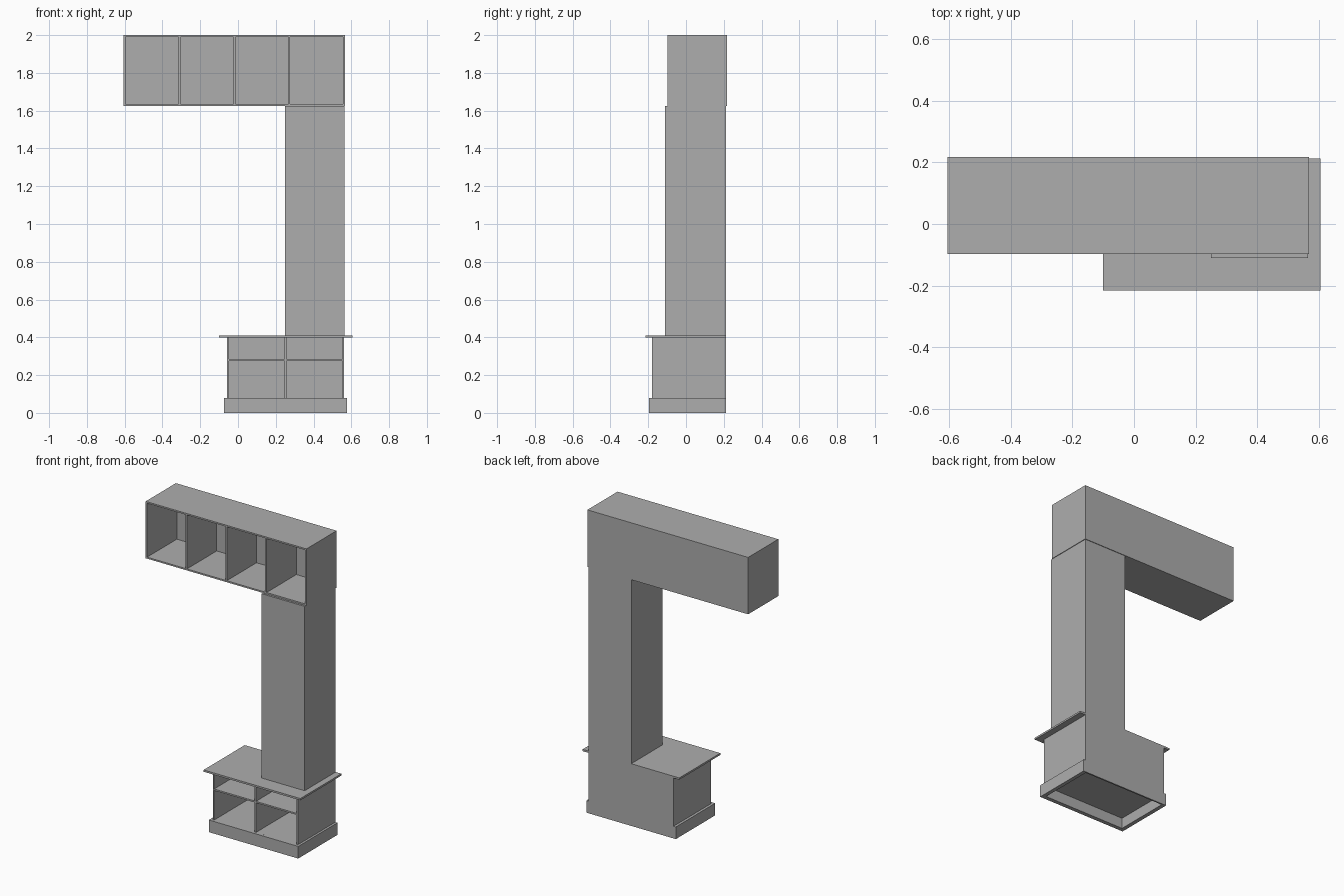
import bpy

cube = bpy.data.objects.get("Cube")
if cube:
    bpy.data.objects.remove(cube, do_unlink=True)

# Single flat grey
grey = bpy.data.materials.new("plain_grey")
grey.use_nodes = True
colour = (0.42, 0.42, 0.42, 1)
grey.diffuse_color = colour
grey.node_tree.nodes["Principled BSDF"].inputs["Base Color"].default_value = colour

T = 0.01        # panel thickness
BACK = 0.213    # rear plane of the carcasses


def board(name, x0, x1, y0, y1, z0, z1):
    """Box between two opposite corners."""
    bpy.ops.mesh.primitive_cube_add(size=1)
    ob = bpy.context.object
    ob.name = name
    size = (x1 - x0, y1 - y0, z1 - z0)
    mid = ((x0 + x1) / 2, (y0 + y1) / 2, (z0 + z1) / 2)
    for v in ob.data.vertices:
        v.co = [m + c * s for m, c, s in zip(mid, v.co, size)]
    ob.data.materials.append(grey)
    return ob


def uprights(name, x0, x1, y0, y1, z0, z1, bays):
    """Evenly spaced vertical panels: two sides and the dividers between."""
    step = (x1 - x0 - T) / bays
    for i in range(bays + 1):
        x = x0 + i * step
        kind = "side" if i in (0, bays) else "divider"
        board(f"{name}_{kind}_{i}", x, x + T, y0, y1, z0, z1)


# Plinth: skirting on the front and both sides, open underneath
PX0, PX1, PY0, PZ = -0.075, 0.577, -0.197, 0.08
CX0, CX1, CY0, CZ = -0.058, 0.562, -0.18, 0.398
board("plinth_front", PX0, PX1, PY0, CY0, 0, PZ)
board("plinth_right", PX0, CX0, CY0, BACK, 0, PZ)
board("plinth_left", CX1, PX1, CY0, BACK, 0, PZ)

# Base cabinet: four open compartments
for name, x in (("right", CX0), ("left", CX1 - T)):
    board(f"base_side_{name}", x, x + T, CY0, BACK, 0, CZ)
board("base_front_rail", CX0 + T, CX1 - T, CY0, CY0 + T, 0, PZ - T)
board("base_floor", CX0 + T, CX1 - T, CY0, BACK - T, PZ - T, PZ)
board("base_back", CX0 + T, CX1 - T, BACK - T, BACK, 0, CZ)
mid = (CX0 + CX1) / 2 - T / 2
board("base_divider", mid, mid + T, CY0, BACK - T, PZ, CZ)
board("base_shelf_right", CX0 + T, mid, CY0, BACK - T, 0.275, 0.285)
board("base_shelf_left", mid + T, CX1 - T, CY0, BACK - T, 0.275, 0.285)

# Worktop
board("worktop", -0.1, 0.605, -0.215, BACK, CZ, 0.41)

# Tall column
board("column", 0.25, 0.563, -0.11, BACK, 0.41, 1.625)

# Overhead shelf unit: four open bays
SX0, SX1, SY0, SZ0, SZ1 = -0.605, 0.567, -0.097, 1.625, 2.0
board("overhead_bottom", SX0, SX1, SY0, BACK, SZ0, SZ0 + T)
board("overhead_top", SX0, SX1, SY0, BACK, SZ1 - T, SZ1)
uprights("overhead", SX0, SX1, SY0, BACK, SZ0 + T, SZ1 - T, 4)
board("overhead_back", SX0, SX1, BACK, BACK + 0.004, SZ0, SZ1)
